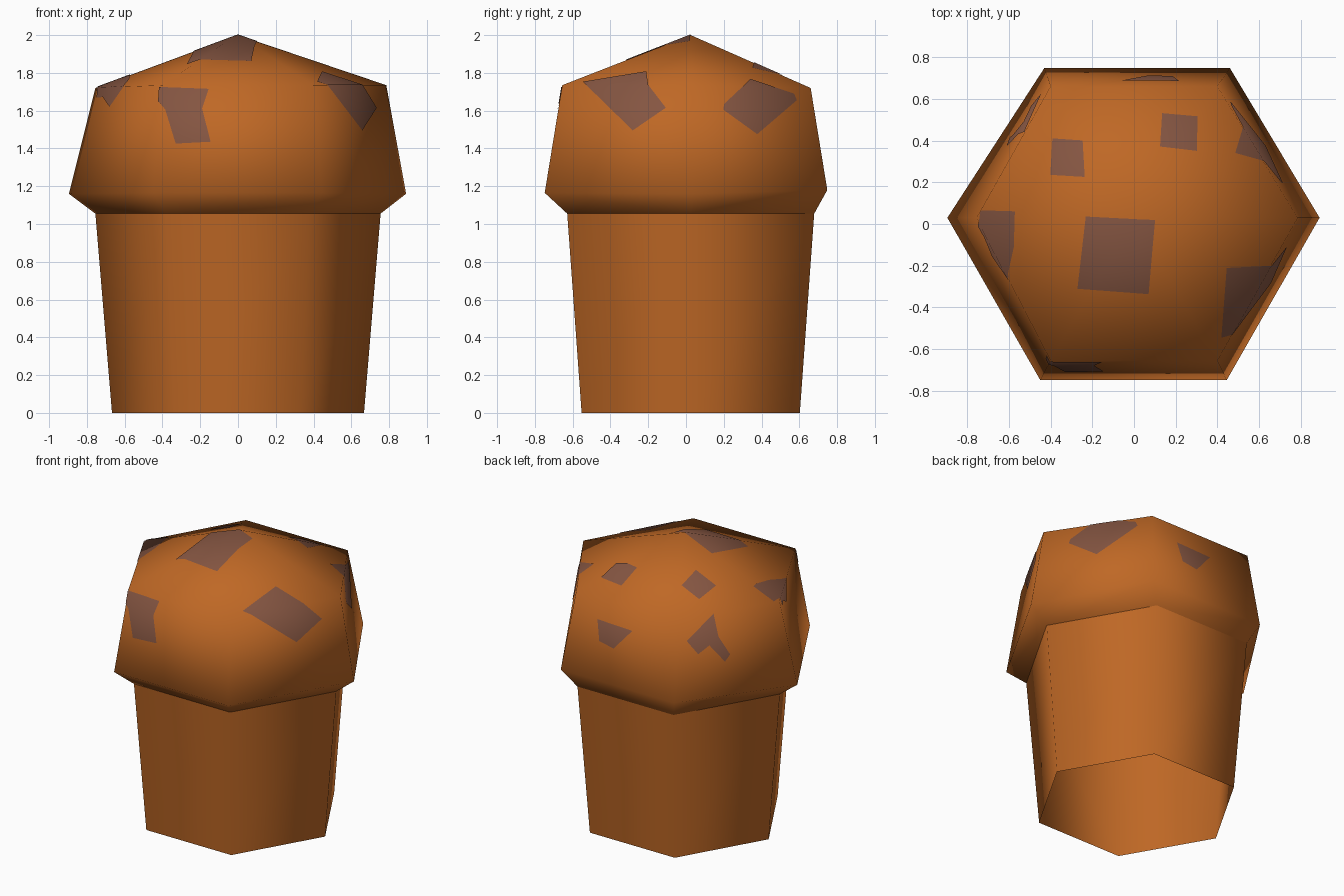
import bpy, bmesh, math
from mathutils import Vector

if "Cube" in bpy.data.objects:
    bpy.data.objects.remove(bpy.data.objects["Cube"])


def material(name, rgb):
    m = bpy.data.materials.new(name)
    m.diffuse_color = (*rgb, 1)
    m.use_nodes = True
    m.node_tree.nodes["Principled BSDF"].inputs["Base Color"].default_value = m.diffuse_color
    return m


def add_object(name, bm, mat):
    me = bpy.data.meshes.new(name)
    bm.normal_update()
    for f in bm.faces:
        f.smooth = True
    bm.to_mesh(me)
    me.materials.append(mat)
    ob = bpy.data.objects.new(name, me)
    bpy.context.collection.objects.link(ob)
    return ob


def loft(rings, apex=None):
    """Skin a stack of rings, optionally closed by a point on top."""
    bm = bmesh.new()
    rows = [[bm.verts.new(p) for p in ring] for ring in rings]
    for a, b in zip(rows, rows[1:]):
        for i in range(6):
            j = (i + 1) % 6
            bm.faces.new((a[i], a[j], b[j], b[i]))
    if apex:
        tip = bm.verts.new(apex)
        for i in range(6):
            bm.faces.new((rows[-1][i], rows[-1][(i + 1) % 6], tip))
    bm.normal_update()
    return bm


def hexagon(r, z, cy=0.025):
    return [(r * math.cos(i * math.pi / 3), cy + r * math.sin(i * math.pi / 3), z)
            for i in range(6)]


dough = material("baked orange brown", (0.52, 0.138, 0.0185))
choc = material("chocolate brown", (0.235, 0.092, 0.054))

# Cup: tapered hexagonal wall, open at the bottom
add_object("muffin_cup", loft([hexagon(0.667, 0), hexagon(0.755, 1.055)]), dough)

# Cap: slightly uneven dome with an overhanging belt
belt = [(.89, .03, 1.16), (.46, .748, 1.18), (-.43, .748, 1.18),
        (-.895, .03, 1.16), (-.45, -.748, 1.165), (.445, -.748, 1.165)]
shoulder = [(.785, .03, 1.735), (.40, .66, 1.72), (-.40, .66, 1.72),
            (-.755, .03, 1.72), (-.40, -.655, 1.735), (.40, -.655, 1.735)]
cap_bm = loft([hexagon(0.755, 1.055), belt, shoulder], (0, 0.025, 2))
bmesh.ops.triangulate(cap_bm, faces=cap_bm.faces[:])
cap = add_object("muffin_cap", cap_bm, dough)

# Chocolate chips: outlines seen from the top (None) or from an azimuth in degrees
chips = [
    (None, [(-.23, .035), (.10, .02), (.07, -.335), (-.27, -.31)]),
    (None, [(-.39, .41), (-.245, .40), (-.235, .225), (-.40, .235)]),
    (None, [(.135, .53), (.305, .515), (.30, .35), (.125, .37)]),
    (None, [(-.735, .065), (-.57, .06), (-.575, -.11), (-.607, -.255), (-.745, -.01)]),
    (-90, [(-.725, 1.69), (-.74, 1.725), (-.60, 1.73), (-.677, 1.62)]),
    (-90, [(-.42, 1.65), (-.415, 1.725), (-.155, 1.715), (-.19, 1.61),
           (-.145, 1.435), (-.33, 1.425), (-.385, 1.605)]),
    (0, [(-.545, 1.75), (-.21, 1.805), (-.20, 1.737), (-.105, 1.615), (-.28, 1.495)]),
    (0, [(.34, 1.765), (.57, 1.69), (.585, 1.655), (.375, 1.475), (.195, 1.605), (.20, 1.635)]),
    (90, [(-.215, 1.58), (.06, 1.57), (-.07, 1.42), (-.185, 1.44)]),
    (150, [(-.32, 1.577), (-.12, 1.723), (-.095, 1.565), (-.02, 1.431),
           (-.06, 1.39), (-.165, 1.522), (-.245, 1.474)]),
]


def project_chip(azimuth, outline, out):
    """Cut the outline, as a fan of triangles, out of copies of the cap surface."""
    if azimuth is None:
        right, up, view = Vector((1, 0, 0)), Vector((0, 1, 0)), Vector((0, 0, 1))
    else:
        a = math.radians(azimuth)
        view = Vector((math.cos(a), math.sin(a), 0))
        right, up = Vector((-math.sin(a), math.cos(a), 0)), Vector((0, 0, 1))
    pts = [right * x + up * y for x, y in outline]
    mid = sum(pts, Vector()) / len(pts)
    for i in range(len(pts)):
        tri = [mid, pts[i], pts[(i + 1) % len(pts)]]
        bm = cap_bm.copy()
        bm.normal_update()
        away = [f for f in bm.faces if f.normal.dot(view) < 0.08]
        bmesh.ops.delete(bm, geom=away, context='FACES')
        for k in range(3):
            p, q, o = tri[k], tri[(k + 1) % 3], tri[(k + 2) % 3]
            n = (q - p).cross(view).normalized()
            if n.dot(o - p) > 0:
                n.negate()
            bmesh.ops.bisect_plane(bm, geom=bm.verts[:] + bm.edges[:] + bm.faces[:],
                                   dist=1e-6, plane_co=p, plane_no=n, clear_outer=True)
        for f in bm.faces:
            if f.calc_area() > 1e-7:
                out.faces.new([out.verts.new(v.co) for v in f.verts])
        bm.free()


chip_bm = bmesh.new()
for azimuth, outline in chips:
    project_chip(azimuth, outline, chip_bm)
bmesh.ops.remove_doubles(chip_bm, verts=chip_bm.verts[:], dist=0.0005)
chip_bm.normal_update()
for v, n in [(v, v.normal.copy()) for v in chip_bm.verts]:
    v.co += n * 0.004
chip_ob = add_object("chocolate_chips", chip_bm, choc)

# Chips take the soft shading of the cap beneath
md = chip_ob.modifiers.new("cap_shading", 'DATA_TRANSFER')
md.object = cap
md.use_loop_data = True
md.data_types_loops = {'CUSTOM_NORMAL'}
md.loop_mapping = 'POLYINTERP_NEAREST'
